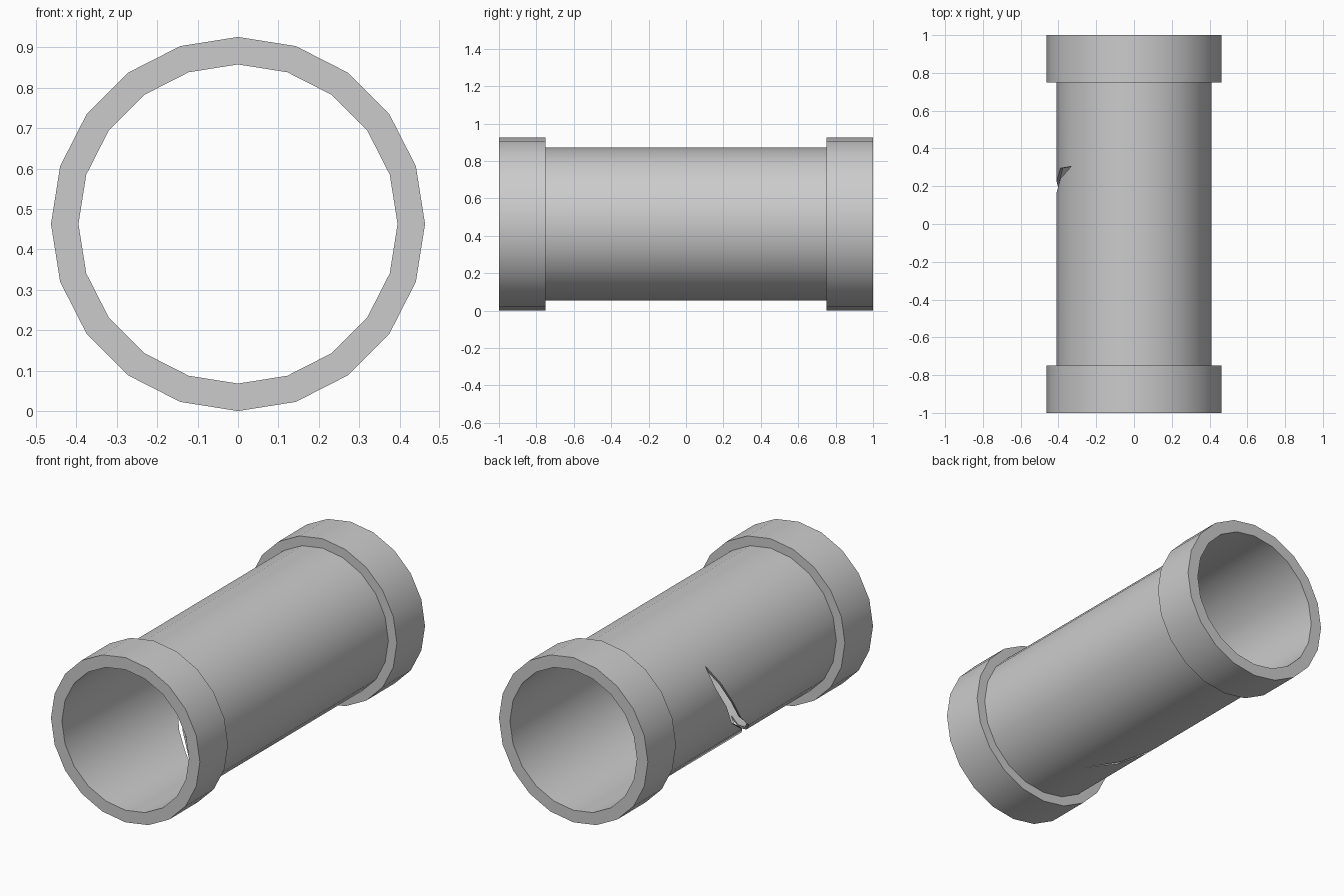
import bpy, bmesh
from math import radians, cos, sin

if "Cube" in bpy.data.objects:
    bpy.data.objects.remove(bpy.data.objects["Cube"])

N = 20                              # sides of the pipe
ZC = 0.463                          # axis height
R_IN, R_BODY, R_COLLAR = 0.395, 0.41, 0.463

# front and back edge (y) of the diagonal crack, one pair per pipe corner,
# starting 36 degrees above the left side and going down to the bottom
crack = [(0.305, 0.305), (0.24, 0.295), (0.165, 0.225), (0.07, 0.15),
         (-0.085, -0.025), (-0.19, -0.15), (-0.29, -0.265), (-0.40, -0.40)]
C = len(crack)

bm = bmesh.new()


def column(k, side, y):
    # wall outline from the crack's outer edge round the collar to its inner edge
    a = radians(36 - 360 / N * k)
    outline = [(R_BODY, y), (R_BODY, 0.75 * side), (R_COLLAR, 0.75 * side),
               (R_COLLAR, side), (R_IN, side), (R_IN, y)]
    return [bm.verts.new((-r * cos(a), v, ZC + r * sin(a))) for r, v in outline]


# front half and back half of the pipe; they meet everywhere but at the crack
for side, pick in ((-1, 0), (1, 1)):
    cols = []
    for k in range(N):
        if k < C:
            y = crack[k][pick]
        else:
            y = -0.40 + 0.705 * (k - C + 1) / (N - C + 1)
        cols.append(column(k, side, y))
    for k in range(N):
        a, b = cols[k], cols[(k + 1) % N]
        for i in range(5):
            bm.faces.new((a[i], b[i], b[i + 1], a[i + 1]))
        if k < C - 1:               # broken face along the crack
            bm.faces.new((a[5], b[5], b[0], a[0]))

bmesh.ops.remove_doubles(bm, verts=bm.verts[:], dist=0.0001)
bmesh.ops.recalc_face_normals(bm, faces=bm.faces[:])

me = bpy.data.meshes.new("pipe")
bm.to_mesh(me)
bm.free()
pipe = bpy.data.objects.new("pipe", me)
bpy.context.scene.collection.objects.link(pipe)

# smooth round the wall, sharp at collars and crack
bpy.context.view_layer.objects.active = pipe
pipe.select_set(True)
bpy.ops.object.shade_smooth_by_angle(angle=radians(30))
